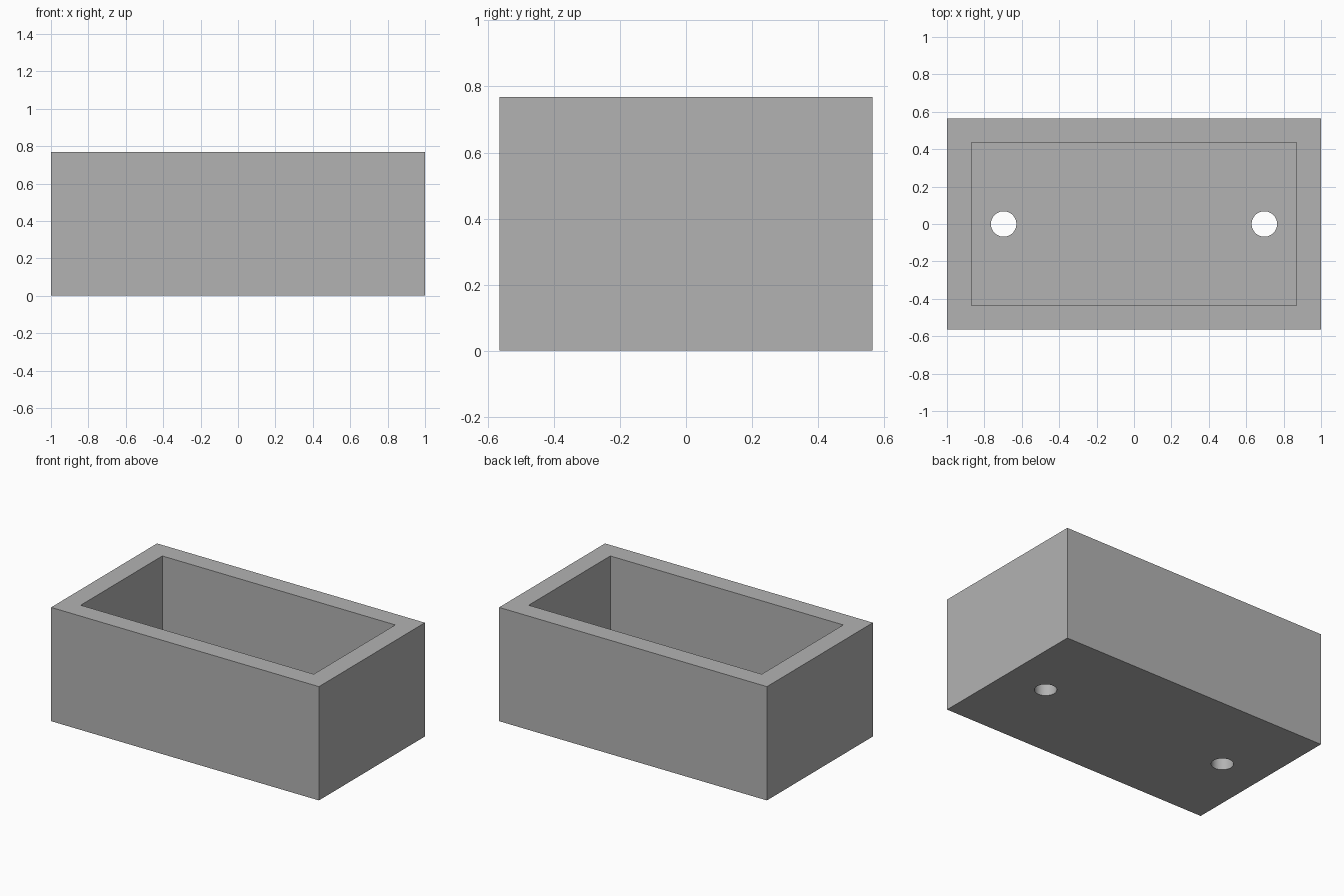
import bpy

# Remove the default cube
cube = bpy.data.objects.get("Cube")
if cube:
    bpy.data.objects.remove(cube, do_unlink=True)

LENGTH, WIDTH, HEIGHT = 2.0, 1.13, 0.768
WALL = 0.13
FLOOR = 0.13
HOLE_X, HOLE_RADIUS = 0.697, 0.068

# Single plain colour
grey = bpy.data.materials.new("light_grey")
grey.use_nodes = True
colour = (0.45, 0.45, 0.45, 1)
grey.diffuse_color = colour
grey.node_tree.nodes["Principled BSDF"].inputs["Base Color"].default_value = colour


def block(name, size, bottom):
    """Add a box centred in x and y, resting at height bottom."""
    bpy.ops.mesh.primitive_cube_add(size=1, location=(0, 0, bottom + size[2] / 2))
    obj = bpy.context.object
    obj.name = name
    obj.scale = size
    bpy.ops.object.transform_apply(location=True, rotation=False, scale=True)
    obj.data.materials.append(grey)
    return obj


# Outer body
box = block("open_box", (LENGTH, WIDTH, HEIGHT), 0)

# Cavity, open at the top, and two round holes through the floor
cutters = [block("cavity_cutter", (LENGTH - 2 * WALL, WIDTH - 2 * WALL, HEIGHT), FLOOR)]
for side, x in (("left", HOLE_X), ("right", -HOLE_X)):
    bpy.ops.mesh.primitive_cylinder_add(vertices=48, radius=HOLE_RADIUS,
                                        depth=FLOOR * 4, location=(x, 0, 0))
    hole = bpy.context.object
    hole.name = side + "_hole_cutter"
    hole.data.materials.append(grey)
    cutters.append(hole)

# Cut each opening and drop its cutter
for cutter in cutters:
    bpy.context.view_layer.objects.active = box
    cut = box.modifiers.new("cut", "BOOLEAN")
    cut.operation = "DIFFERENCE"
    cut.solver = "EXACT"
    cut.object = cutter
    bpy.ops.object.modifier_apply(modifier=cut.name)
    bpy.data.objects.remove(cutter, do_unlink=True)

# Smooth hole walls, crisp box edges
bpy.ops.object.select_all(action="DESELECT")
box.select_set(True)
bpy.context.view_layer.objects.active = box
bpy.ops.object.shade_smooth_by_angle()
